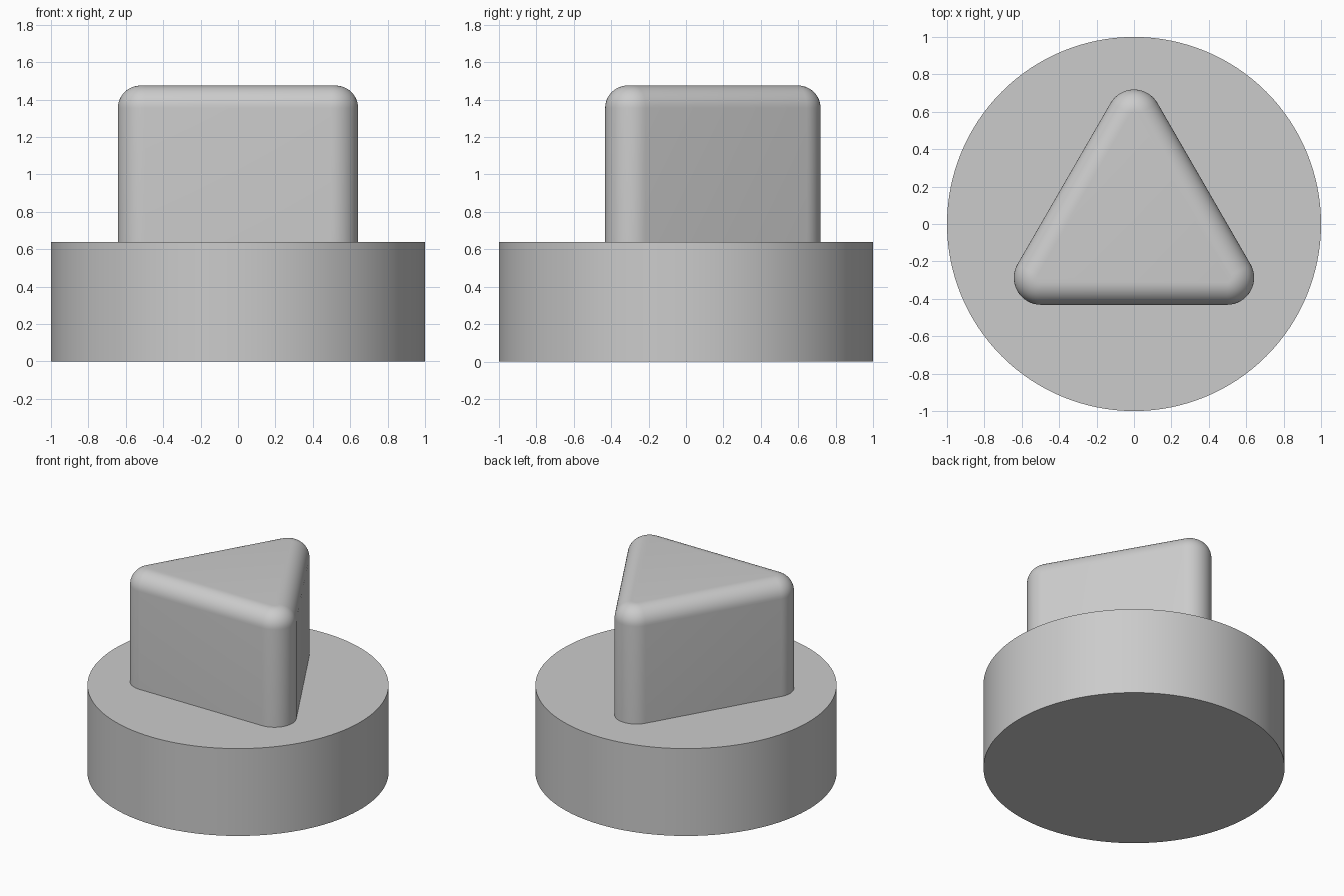
import bpy
import bmesh
from math import sin, cos, pi, radians

cube = bpy.data.objects.get("Cube")
if cube:
    bpy.data.objects.remove(cube, do_unlink=True)

BASE_HEIGHT = 0.64
TOP = 1.475
CORNER_DISTANCE = 0.574   # centre to the middle of each rounded corner
CORNER_RADIUS = 0.145
EDGE_RADIUS = 0.12
CORNER_STEPS = 16
EDGE_STEPS = 12

grey = bpy.data.materials.new("light grey")
grey.use_nodes = True
colour = (0.6, 0.6, 0.6, 1)
grey.diffuse_color = colour
grey.node_tree.nodes["Principled BSDF"].inputs["Base Color"].default_value = colour


def finish(obj):
    obj.data.materials.append(grey)
    bpy.ops.object.select_all(action="DESELECT")
    obj.select_set(True)
    bpy.context.view_layer.objects.active = obj
    bpy.ops.object.shade_smooth_by_angle(angle=radians(30))


def triangle_ring(bm, radius, z):
    """Rounded triangle outline with its point towards the back."""
    ring = []
    for corner in range(3):
        facing = pi / 2 + corner * 2 * pi / 3
        for step in range(CORNER_STEPS + 1):
            a = facing + (step / CORNER_STEPS - 0.5) * 2 * pi / 3
            ring.append(bm.verts.new((
                CORNER_DISTANCE * cos(facing) + radius * cos(a),
                CORNER_DISTANCE * sin(facing) + radius * sin(a), z)))
    return ring


# Round base
bpy.ops.mesh.primitive_cylinder_add(vertices=128, radius=1, depth=BASE_HEIGHT,
                                    location=(0, 0, BASE_HEIGHT / 2))
base = bpy.context.object
base.name = "round_base"
finish(base)

# Triangular peg: straight walls, then a quarter-round top edge
bm = bmesh.new()
rings = [triangle_ring(bm, CORNER_RADIUS, BASE_HEIGHT)]
for i in range(EDGE_STEPS + 1):
    a = i / EDGE_STEPS * pi / 2
    rings.append(triangle_ring(bm, CORNER_RADIUS - EDGE_RADIUS * (1 - cos(a)),
                               TOP - EDGE_RADIUS * (1 - sin(a))))
for low, high in zip(rings, rings[1:]):
    for i in range(len(low)):
        j = (i + 1) % len(low)
        bm.faces.new((low[i], low[j], high[j], high[i]))
bm.faces.new(rings[-1])
bm.faces.new(reversed(rings[0]))
mesh = bpy.data.meshes.new("triangular_peg")
bm.to_mesh(mesh)
bm.free()
peg = bpy.data.objects.new("triangular_peg", mesh)
bpy.context.collection.objects.link(peg)
finish(peg)
